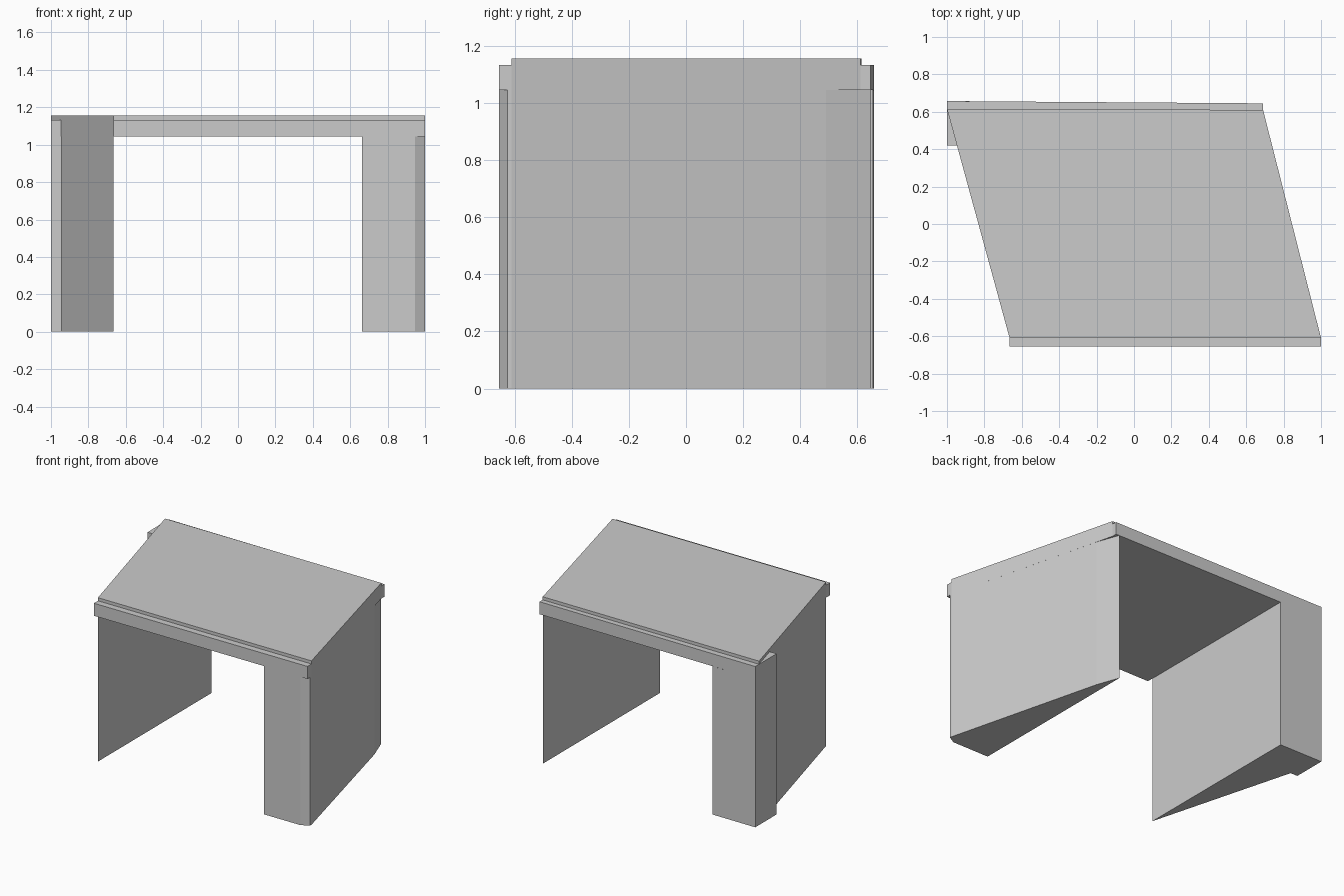
import bpy, bmesh

if "Cube" in bpy.data.objects:
    bpy.data.objects.remove(bpy.data.objects["Cube"])

def prism(name, outline, z0, z1, bottom=True, top=True):
    """Extrude a counter-clockwise plan outline from z0 to z1."""
    bm = bmesh.new()
    low = [bm.verts.new((x, y, z0)) for x, y in outline]
    high = [bm.verts.new((x, y, z1)) for x, y in outline]
    n = len(outline)
    for i in range(n):
        j = (i + 1) % n
        bm.faces.new((low[i], low[j], high[j], high[i]))
    if bottom:
        bm.faces.new(low[::-1])
    if top:
        bm.faces.new(high)
    mesh = bpy.data.meshes.new(name)
    bm.to_mesh(mesh)
    bm.free()
    ob = bpy.data.objects.new(name, mesh)
    bpy.context.collection.objects.link(ob)
    return ob

UNDER, LEDGE, TOP = 1.045, 1.133, 1.155

# Skewed deck with ledges along the front and back
prism("deck", [(-0.665, -0.655), (1, -0.655), (1, -0.61), (0.69, 0.61),
               (0.69, 0.645), (-1, 0.657), (-1, 0.615), (-0.665, -0.61)],
      UNDER, LEDGE)

# Raised road surface between the ledges
prism("deck_surface", [(-0.665, -0.61), (1, -0.61), (0.69, 0.61), (-1, 0.615)],
      LEDGE, TOP, bottom=False)

# Wedge-shaped walls under the skewed sides
prism("left_wall", [(-0.665, -0.61), (-0.665, 0.655), (-1, 0.657),
                    (-1, 0.42), (-0.945, 0.42)], 0, UNDER, top=False)
prism("right_wall", [(0.663, -0.655), (0.945, -0.655), (1, -0.625), (1, -0.61),
                     (0.72, 0.49), (0.663, 0.647)], 0, UNDER, top=False)

# Top of the corner pillar that projects beyond the deck
prism("corner_pillar_top", [(-1, 0.615), (-1, 0.42), (-0.945, 0.42)],
      UNDER, LEDGE, bottom=False)
